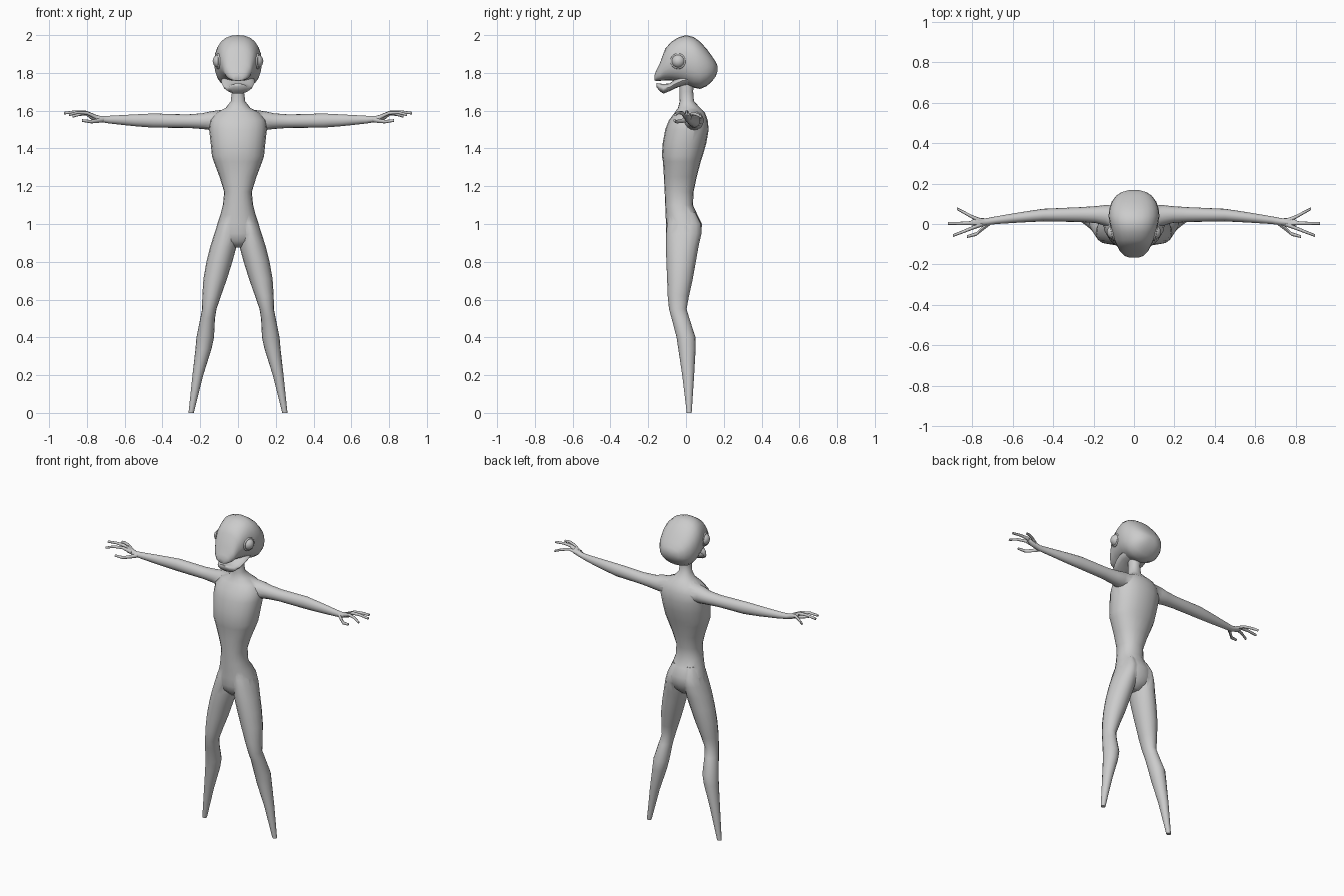
import bpy, bmesh, math
from mathutils import Vector

AXES = {'x': (0, 1, 2), 'y': (1, 0, 2), 'z': (2, 0, 1)}


def loft(name, axis, rings, sides=16, power=2.0):
    """Skin closed rings along an axis; ring = (position, u_min, u_max, v_min, v_max)."""
    a, u, v = AXES[axis]
    bm = bmesh.new()
    loops = []
    for t, u0, u1, v0, v1 in rings:
        loop = []
        for i in range(sides):
            ang = 2 * math.pi * i / sides
            c, s = math.cos(ang), math.sin(ang)
            c = math.copysign(abs(c) ** (2 / power), c)
            s = math.copysign(abs(s) ** (2 / power), s)
            p = Vector()
            p[a], p[u], p[v] = t, (u0 + u1) / 2 + c * (u1 - u0) / 2, (v0 + v1) / 2 + s * (v1 - v0) / 2
            loop.append(bm.verts.new(p))
        loops.append(loop)
    for l0, l1 in zip(loops, loops[1:]):
        for i in range(sides):
            j = (i + 1) % sides
            bm.faces.new((l0[i], l0[j], l1[j], l1[i]))
    bm.faces.new(loops[0])
    bm.faces.new(loops[-1])
    bmesh.ops.recalc_face_normals(bm, faces=bm.faces)
    me = bpy.data.meshes.new(name)
    bm.to_mesh(me)
    bm.free()
    ob = bpy.data.objects.new(name, me)
    bpy.context.collection.objects.link(ob)
    return ob


def select(ob):
    bpy.ops.object.select_all(action='DESELECT')
    ob.select_set(True)
    bpy.context.view_layer.objects.active = ob


def smooth(ob, angle=50):
    select(ob)
    bpy.ops.object.shade_smooth_by_angle(angle=math.radians(angle))


def union(base, part):
    select(base)
    m = base.modifiers.new("union", 'BOOLEAN')
    m.operation, m.solver, m.object = 'UNION', 'EXACT', part
    bpy.ops.object.modifier_apply(modifier=m.name)
    bpy.data.objects.remove(part)


def side(s, lo, hi):
    return (lo, hi) if s > 0 else (-hi, -lo)


# torso and neck: z, half width, front y, back y
TORSO = [(0.875, 0.03, -0.06, 0.03), (0.91, 0.09, -0.095, 0.065), (0.95, 0.122, -0.105, 0.08),
         (1.0, 0.11, -0.106, 0.085), (1.05, 0.093, -0.108, 0.06), (1.1, 0.08, -0.11, 0.037),
         (1.17, 0.073, -0.113, 0.04), (1.25, 0.098, -0.117, 0.057), (1.33, 0.128, -0.122, 0.078),
         (1.36, 0.138, -0.128, 0.088), (1.43, 0.145, -0.123, 0.108), (1.5, 0.153, -0.11, 0.12),
         (1.55, 0.148, -0.09, 0.115), (1.59, 0.115, -0.06, 0.1), (1.615, 0.065, -0.042, 0.075),
         (1.65, 0.038, -0.033, 0.042), (1.7, 0.032, -0.035, 0.038), (1.79, 0.035, -0.035, 0.042)]
body = loft("body", 'z', [(z, -w, w, f, b) for z, w, f, b in TORSO], 20, 2.2)

# legs: z, inner x, outer x, front y, back y
LEG = [(1.06, 0.01, 0.083, -0.085, 0.05), (1.0, 0.004, 0.108, -0.1, 0.08), (0.95, 0.002, 0.125, -0.105, 0.082),
       (0.88, 0.008, 0.147, -0.106, 0.066), (0.8, 0.03, 0.167, -0.104, 0.052), (0.71, 0.058, 0.183, -0.1, 0.036),
       (0.62, 0.09, 0.189, -0.097, 0.016), (0.55, 0.114, 0.19, -0.09, 0.003), (0.5, 0.122, 0.2, -0.076, 0.018),
       (0.4, 0.127, 0.22, -0.05, 0.05), (0.34, 0.14, 0.225, -0.041, 0.051), (0.2, 0.184, 0.241, -0.02, 0.043),
       (0.0, 0.234, 0.262, 0.004, 0.03)]
# arms: x, front y, back y, low z, high z
ARM = [(0.08, -0.02, 0.09, 1.5, 1.605), (0.14, -0.01, 0.094, 1.497, 1.597), (0.19, 0.005, 0.088, 1.503, 1.586),
       (0.27, 0.01, 0.083, 1.509, 1.58), (0.45, 0.013, 0.075, 1.51, 1.585), (0.55, 0.008, 0.06, 1.518, 1.58),
       (0.68, 0.0, 0.038, 1.532, 1.573), (0.73, -0.006, 0.028, 1.54, 1.572), (0.78, -0.012, 0.03, 1.555, 1.587),
       (0.805, -0.006, 0.018, 1.575, 1.592)]
# fingers: x, y, z, radius
FINGERS = [[(0.75, 0.014, 1.565, 0.012), (0.8, 0.035, 1.585, 0.009), (0.84, 0.057, 1.58, 0.008), (0.875, 0.076, 1.57, 0.007)],
           [(0.76, 0.005, 1.57, 0.012), (0.81, 0.004, 1.592, 0.01), (0.86, 0.003, 1.594, 0.008), (0.92, 0.003, 1.587, 0.007)],
           [(0.75, 0.0, 1.565, 0.012), (0.8, -0.02, 1.588, 0.009), (0.85, -0.04, 1.59, 0.008), (0.895, -0.057, 1.578, 0.007)],
           [(0.71, 0.008, 1.553, 0.013), (0.75, -0.024, 1.545, 0.011), (0.78, -0.05, 1.542, 0.009), (0.825, -0.062, 1.548, 0.007)]]

for s in (1, -1):
    union(body, loft("leg", 'z', [(z, *side(s, i, o), f, b) for z, i, o, f, b in LEG]))
    union(body, loft("arm", 'x', [(s * x, f, b, lo, hi) for x, f, b, lo, hi in ARM]))
    for path in FINGERS:
        union(body, loft("finger", 'x', [(s * x, y - r, y + r, z - r, z + r) for x, y, z, r in path], 8))
smooth(body)

# skull with upper jaw: y, half width, low z, high z
SKULL = [(-0.166, 0.022, 1.76, 1.79), (-0.158, 0.045, 1.757, 1.812), (-0.137, 0.068, 1.758, 1.855),
         (-0.11, 0.083, 1.76, 1.928), (-0.08, 0.097, 1.76, 1.963), (-0.04, 0.108, 1.752, 1.988),
         (0.0, 0.119, 1.738, 2.0), (0.04, 0.126, 1.722, 1.99), (0.075, 0.122, 1.715, 1.965),
         (0.11, 0.11, 1.73, 1.926), (0.14, 0.088, 1.758, 1.885), (0.158, 0.06, 1.782, 1.857),
         (0.167, 0.026, 1.808, 1.836)]
skull = loft("skull", 'y', [(y, -w, w, lo, hi) for y, w, lo, hi in SKULL], 24, 2.35)
smooth(skull)

# lower jaw
JAW = [(-0.156, 0.02, 1.725, 1.746), (-0.142, 0.042, 1.706, 1.744), (-0.12, 0.06, 1.69, 1.741),
       (-0.085, 0.077, 1.704, 1.745), (-0.06, 0.085, 1.717, 1.765), (-0.02, 0.09, 1.732, 1.785),
       (0.03, 0.08, 1.74, 1.8)]
smooth(loft("lower_jaw", 'y', [(y, -w, w, lo, hi) for y, w, lo, hi in JAW], 16, 2.1))

# eyes with raised lids
for s in (1, -1):
    bpy.ops.mesh.primitive_uv_sphere_add(segments=20, ring_count=12, radius=0.036, location=(s * 0.098, -0.04, 1.862))
    eye = bpy.context.object
    eye.name = "eye"
    smooth(eye)
    bpy.ops.mesh.primitive_torus_add(major_segments=24, minor_segments=8, major_radius=0.036, minor_radius=0.006,
                                     location=(s * 0.106, -0.042, 1.862), rotation=(0, math.pi / 2, -s * 0.2))
    lid = bpy.context.object
    lid.name = "eyelid"
    smooth(lid)
